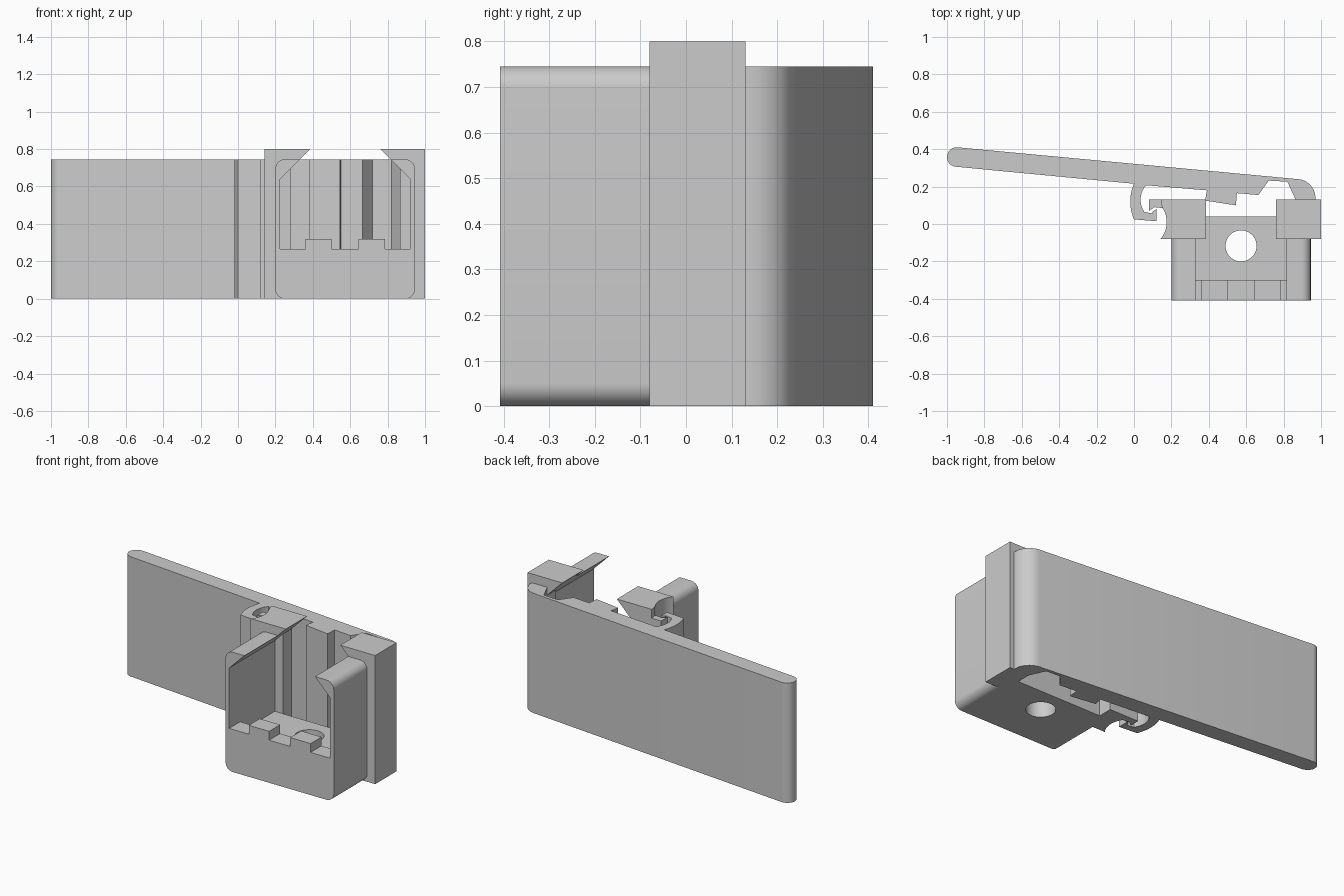
import bpy, bmesh
from math import cos, sin, radians

old = bpy.data.objects.get("Cube")
if old:
    bpy.data.objects.remove(old, do_unlink=True)

grey = bpy.data.materials.new("light_grey")
grey.use_nodes = True
colour = (0.6, 0.6, 0.6, 1)
grey.diffuse_color = colour
grey.node_tree.nodes["Principled BSDF"].inputs["Base Color"].default_value = colour

MID = 0.5725   # centre line of the housing
H = 0.745      # lever and housing height


def arc(cx, cy, rx, ry, a0, a1, n=10):
    angles = [radians(a0 + (a1 - a0) * i / n) for i in range(n + 1)]
    return [(cx + rx * cos(a), cy + ry * sin(a)) for a in angles]


def prism(name, pts, axis, lo, hi):
    """Extrude an xy outline along Z or an xz outline along Y."""
    place = (lambda u, v, t: (u, v, t)) if axis == "Z" else (lambda u, v, t: (u, t, v))
    bm = bmesh.new()
    low = [bm.verts.new(place(u, v, lo)) for u, v in pts]
    high = [bm.verts.new(place(u, v, hi)) for u, v in pts]
    bm.faces.new(low)
    bm.faces.new(high)
    for i in range(len(pts)):
        j = (i + 1) % len(pts)
        bm.faces.new((low[i], low[j], high[j], high[i]))
    bmesh.ops.recalc_face_normals(bm, faces=bm.faces)
    mesh = bpy.data.meshes.new(name)
    bm.to_mesh(mesh)
    bm.free()
    mesh.materials.append(grey)
    ob = bpy.data.objects.new(name, mesh)
    bpy.context.collection.objects.link(ob)
    return ob


def activate(ob):
    bpy.ops.object.select_all(action="DESELECT")
    ob.select_set(True)
    bpy.context.view_layer.objects.active = ob


def combine(ob, tool, operation):
    activate(ob)
    mod = ob.modifiers.new("combine", "BOOLEAN")
    mod.operation, mod.solver, mod.object = operation, "EXACT", tool
    bpy.ops.object.modifier_apply(modifier=mod.name)
    bpy.data.objects.remove(tool, do_unlink=True)


def smooth(ob):
    activate(ob)
    bpy.ops.object.shade_smooth_by_angle(angle=radians(30))


def mirrored(half):
    """Complete a left half outline about the housing centre line."""
    return half + [(2 * MID - x, z) for x, z in reversed(half)]


# Housing: rounded front shell joined to a taller rear block
r = 0.05
x0, x1 = 0.2, 2 * MID - 0.2
shell = (arc(x1 - r, H - r, r, r, 0, 90) + arc(x0 + r, H - r, r, r, 90, 180)
         + arc(x0 + r, r, r, r, 180, 270) + arc(x1 - r, r, r, r, 270, 360))
housing = prism("housing", shell, "Y", -0.408, 0.0)
block = [(1, -0.08), (1, 0.13), (0.145, 0.13)] + arc(0.075, 0.01, 0.1, 0.12, 42, -48)
combine(housing, prism("rear_block", block, "Z", 0, 0.8), "UNION")

# Cavity with overhanging lips, notched front sill and open back
lip = [(0.225, 0.64), (0.435, 0.85)]
sill = [(0.5, 0.265), (0.5, 0.32), (0.36, 0.32), (0.36, 0.265), (0.225, 0.265)]
back = [(0.28, -0.1), (0.28, 0.695), (0.435, 0.85)]
combine(housing, prism("sill_cutter", mirrored(sill + lip), "Y", -0.5, -0.29), "DIFFERENCE")
combine(housing, prism("cavity_cutter", mirrored([(0.225, 0.2)] + lip), "Y", -0.3, 0.04), "DIFFERENCE")
combine(housing, prism("back_cutter", mirrored(back), "Y", 0.04, 0.2), "DIFFERENCE")

# Round hole through the floor
hole = arc(MID, -0.117, 0.083, 0.083, 0, 360, 40)[:-1]
combine(housing, prism("hole_cutter", hole, "Z", -0.1, 0.25), "DIFFERENCE")
smooth(housing)

# Latch catch on the side of the rear block
prism("latch_catch", [(0.08, 0.07), (0.11, 0.09), (0.155, 0.085), (0.155, 0.13), (0.08, 0.13)],
      "Z", 0, H)

# Lever: long arm, latch hook, pressing pads and curved hinge strap
outline = arc(-0.948, 0.358, 0.052, 0.052, 85, 265, 16)
outline += arc(0.16, 0.12, 0.18, 0.21, 153, 207)
outline += [(0.12, 0.015), (0.12, 0.08), (0.1, 0.066), (0.1, 0.056)]
outline += arc(0.16, 0.13, 0.125, 0.12, 213, 140)
outline += [(0.39, 0.18), (0.38, 0.125), (0.545, 0.1), (0.55, 0.165), (0.665, 0.155),
            (0.72, 0.232), (0.82, 0.226), (0.865, 0.128), (0.97, 0.128)]
outline += arc(0.87, 0.14, 0.1, 0.1, 0, 84)
smooth(prism("lever", outline, "Z", 0, H))
